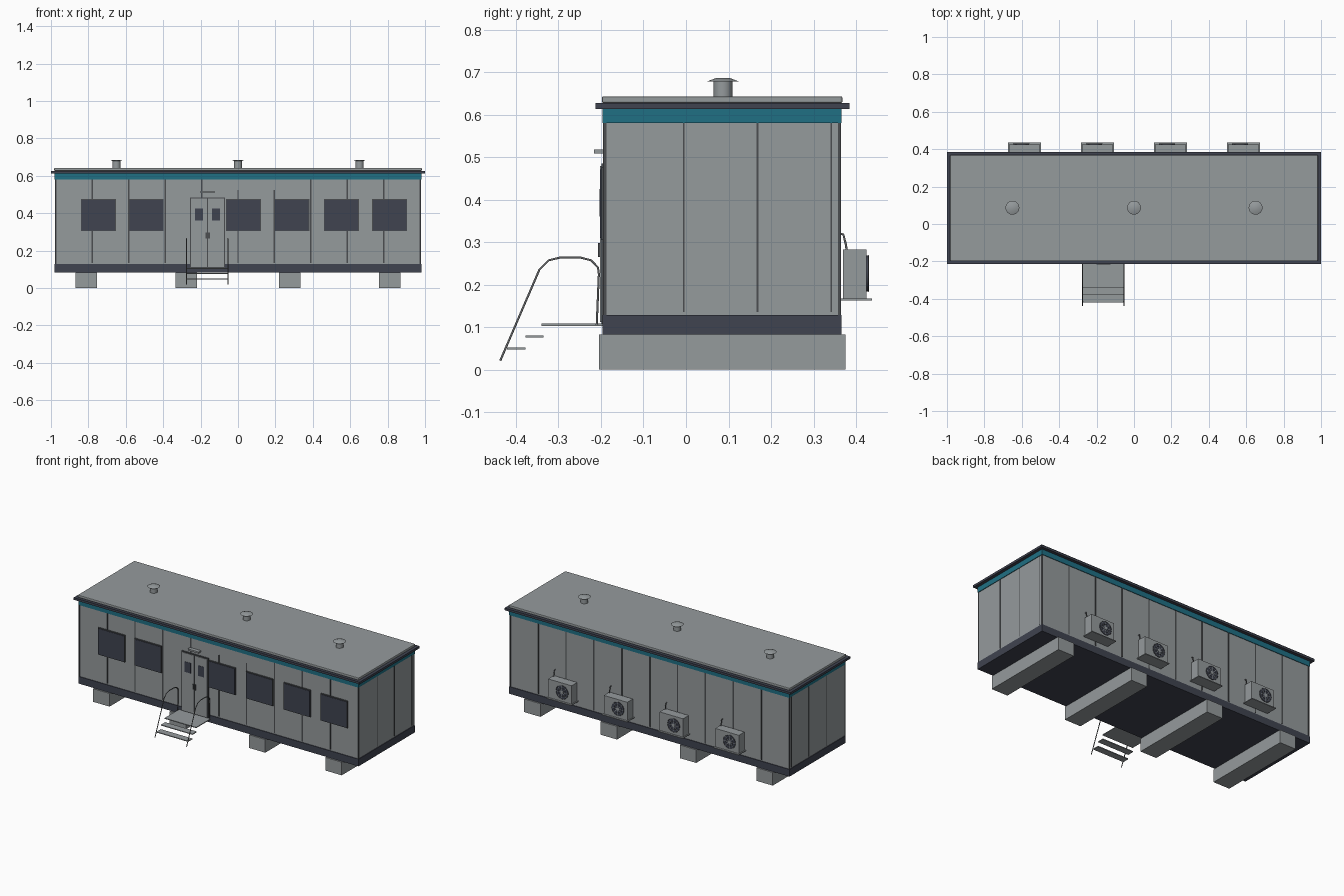
import bpy, math
from mathutils import Matrix

if "Cube" in bpy.data.objects:
    bpy.data.objects.remove(bpy.data.objects["Cube"])


def material(name, rgb):
    m = bpy.data.materials.new(name)
    m.diffuse_color = (*rgb, 1)
    m.use_nodes = True
    m.node_tree.nodes["Principled BSDF"].inputs["Base Color"].default_value = m.diffuse_color
    return m


GREY = material("panel grey", (0.30, 0.325, 0.335))
NAVY = material("dark navy", (0.05, 0.056, 0.08))
TEAL = material("teal", (0.014, 0.16, 0.23))
SEAM = material("seam dark grey", (0.07, 0.075, 0.08))
RAIL = material("rail grey", (0.12, 0.125, 0.13))


def finish(ob, name, mat):
    ob.name = name
    ob.data.materials.clear()
    ob.data.materials.append(mat)
    return ob


def box(name, x, y, z, mat):
    """Box from (min, max) ranges on each axis."""
    me = bpy.data.meshes.new(name)
    v = [(a, b, c) for a in x for b in y for c in z]
    me.from_pydata(v, [], [(0, 1, 3, 2), (4, 6, 7, 5), (0, 4, 5, 1),
                           (2, 3, 7, 6), (0, 2, 6, 4), (1, 5, 7, 3)])
    ob = bpy.data.objects.new(name, me)
    bpy.context.collection.objects.link(ob)
    return finish(ob, name, mat)


def cone(name, loc, r1, r2, depth, mat, rot=(0, 0, 0), n=24):
    bpy.ops.mesh.primitive_cone_add(vertices=n, radius1=r1, radius2=r2,
                                    depth=depth, location=loc, rotation=rot)
    ob = finish(bpy.context.object, name, mat)
    bpy.ops.object.shade_smooth_by_angle()
    return ob


def tube(name, pts, r, mat):
    cu = bpy.data.curves.new(name, 'CURVE')
    cu.dimensions = '3D'
    cu.bevel_depth = r
    cu.bevel_resolution = 1
    cu.use_fill_caps = True
    s = cu.splines.new('POLY')
    s.points.add(len(pts) - 1)
    for p, co in zip(s.points, pts):
        p.co = (*co, 1)
    ob = bpy.data.objects.new(name, cu)
    bpy.context.collection.objects.link(ob)
    return finish(ob, name, mat)


# Foundation beams and cabin shell
for cx in (-0.812, -0.277, 0.277, 0.812):
    box("foundation_beam", (cx - 0.057, cx + 0.057), (-0.205, 0.375), (0, 0.083), GREY)
box("base_frame", (-0.98, 0.98), (-0.196, 0.366), (0.083, 0.128), NAVY)
box("walls", (-0.976, 0.976), (-0.192, 0.362), (0.128, 0.58), GREY)
box("teal_band", (-0.98, 0.98), (-0.196, 0.366), (0.58, 0.613), TEAL)
box("eave", (-1, 1), (-0.213, 0.385), (0.613, 0.627), NAVY)
roof = box("roof_slab", (-0.983, 0.983), (-0.198, 0.368), (0.627, 0.643), GREY)
bev = roof.modifiers.new("edge", 'BEVEL')
bev.width = 0.004
bev.segments = 2

# Wall panel seams on the long walls, end walls and corners
for i in range(-4, 5):
    x = i * 0.195
    top = 0.525 if i in (0, 1) else 0.58
    box("front_seam", (x - 0.004, x + 0.004), (-0.194, -0.191), (0.135, top), SEAM)
    box("back_seam", (x - 0.004, x + 0.004), (0.361, 0.364), (0.135, 0.58), SEAM)
for s in (-1, 1):
    for y in (-0.005, 0.168, 0.342):
        xs = sorted((s * 0.975, s * 0.978))
        box("end_seam", xs, (y - 0.002, y + 0.002), (0.135, 0.58), SEAM)
    for y in (-0.191, 0.361):
        xs = sorted((s * 0.971, s * 0.979))
        box("corner_trim", xs, (y - 0.004, y + 0.004), (0.128, 0.58), SEAM)
box("cover_panel", (-0.03, 0.26), (-0.194, -0.191), (0.525, 0.58), GREY)

# Roof vents
for x in (-0.65, 0, 0.65):
    cone("vent_pipe", (x, 0.087, 0.66), 0.022, 0.022, 0.036, GREY)
    cone("vent_cap", (x, 0.087, 0.682), 0.037, 0.016, 0.008, GREY)

# Windows: frame with a raised pane
for x in (-0.84, -0.585, -0.065, 0.195, 0.459, 0.717):
    box("window_frame", (x, x + 0.187), (-0.2, -0.19), (0.305, 0.475), SEAM)
    box("window_pane", (x + 0.004, x + 0.183), (-0.202, -0.19), (0.309, 0.471), NAVY)

# Double door
box("door_frame", (-0.257, -0.069), (-0.199, -0.19), (0.108, 0.485), SEAM)
for x0, x1, w0, w1 in ((-0.251, -0.165, -0.23, -0.188), (-0.161, -0.075, -0.138, -0.096)):
    box("door_leaf", (x0, x1), (-0.202, -0.19), (0.112, 0.479), GREY)
    box("door_window", (w0, w1), (-0.204, -0.2), (0.36, 0.425), NAVY)
for x in (-0.17, -0.156):
    box("door_handle", (x - 0.005, x + 0.005), (-0.207, -0.2), (0.265, 0.298), SEAM)
box("door_lamp", (-0.2, -0.125), (-0.216, -0.19), (0.508, 0.518), GREY)

# Entrance steps with hand rails
SX = (-0.275, -0.054)
for name, y, z in (("landing", (-0.34, -0.194), 0.106), ("upper_step", (-0.378, -0.335), 0.078),
                   ("lower_step", (-0.421, -0.378), 0.05)):
    box(name, SX, y, (z - 0.003, z + 0.002), GREY)
RAIL_PATH = ((-0.437, 0.021), (-0.345, 0.235), (-0.323, 0.257), (-0.295, 0.264), (-0.25, 0.264),
             (-0.223, 0.257), (-0.207, 0.24), (-0.205, 0.225), (-0.21, 0.106))
for x in SX:
    tube("hand_rail", [(x, y, z) for y, z in RAIL_PATH], 0.0028, RAIL)

# Air conditioners on the back wall
for x in (-0.585, -0.195, 0.195, 0.585):
    box("cooler_shelf", (x - 0.088, x + 0.088), (0.362, 0.437), (0.162, 0.167), GREY)
    box("cooler_body", (x - 0.082, x + 0.082), (0.369, 0.425), (0.167, 0.283), GREY)
    fx, fz, back = x - 0.018, 0.226, (-math.pi / 2, 0, 0)
    cone("fan_disc", (fx, 0.426, fz), 0.042, 0.042, 0.006, NAVY, back)
    cone("fan_hub", (fx, 0.428, fz), 0.010, 0.010, 0.005, GREY, back, 12)
    for k in range(4):
        bar = box("fan_spoke", (-0.04, 0.04), (-0.0005, 0.0005), (-0.0015, 0.0015), GREY)
        bar.matrix_world = (Matrix.Translation((fx, 0.4295, fz))
                            @ Matrix.Rotation(k * math.pi / 4, 4, 'Y'))
    for r in (0.025, 0.042):
        bpy.ops.mesh.primitive_torus_add(location=(fx, 0.429, fz), rotation=back, major_radius=r,
                                         minor_radius=0.0013, major_segments=24, minor_segments=6)
        finish(bpy.context.object, "fan_guard", SEAM)
    tube("cooler_pipe", [(x + 0.076, 0.378, 0.28), (x + 0.076, 0.376, 0.295),
                         (x + 0.076, 0.37, 0.318), (x + 0.076, 0.36, 0.32)], 0.003, RAIL)
